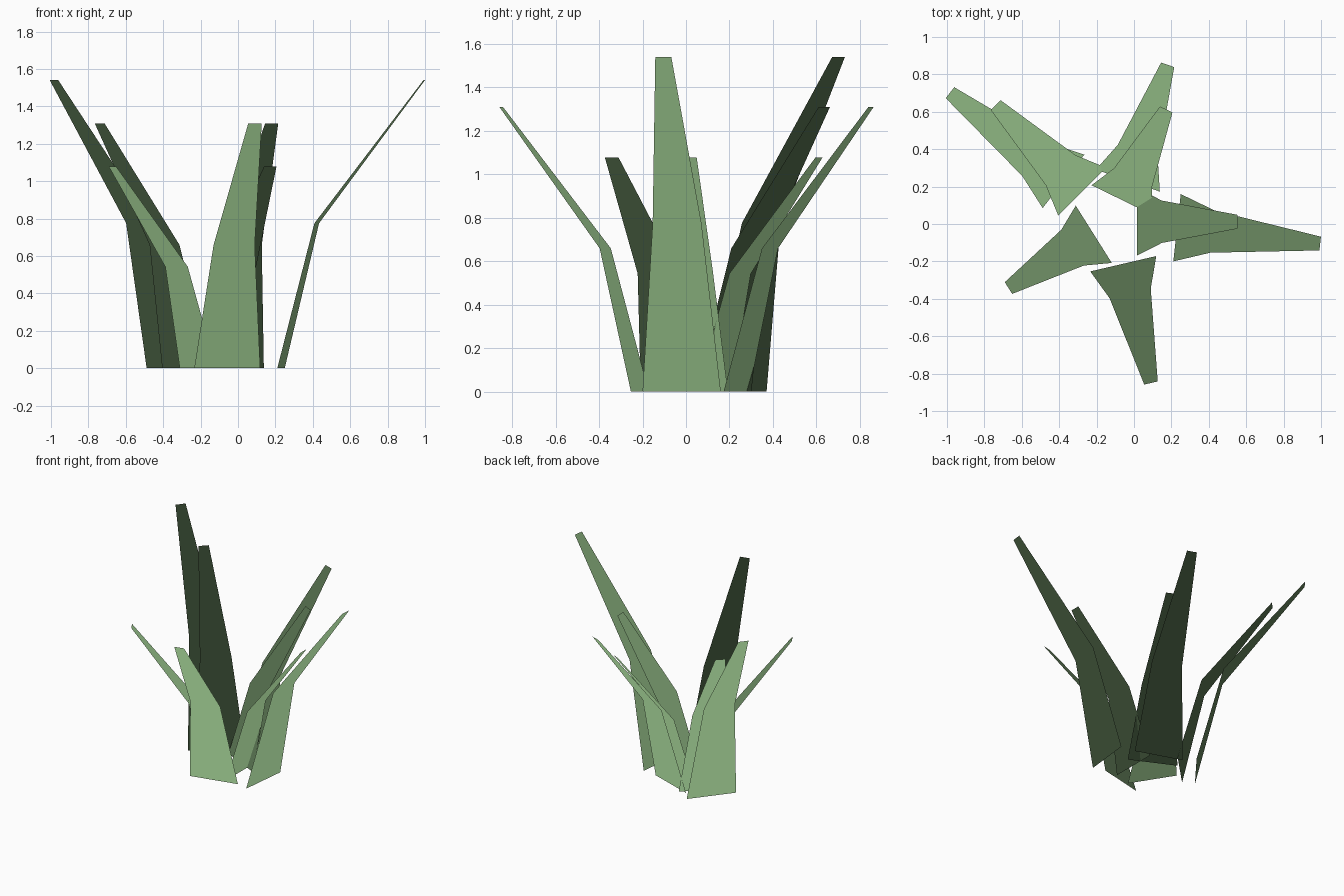
import bpy
import math
from mathutils import Vector

if "Cube" in bpy.data.objects:
    bpy.data.objects.remove(bpy.data.objects["Cube"])

green = bpy.data.materials.new("leaf_green")
green.diffuse_color = (0.23, 0.40, 0.19, 1)
green.use_nodes = True
green.node_tree.nodes["Principled BSDF"].inputs["Base Color"].default_value = green.diffuse_color

# One blade profile: (outward distance, height, half width), bent at the middle
PROFILE = [(0.0, 0.0, 0.181), (0.192, 0.775, 0.113), (0.77, 1.54, 0.037)]


def leaf_blade(name, x, y, angle, length):
    """Flat bent blade rooted at (x, y), leaning outward along angle (degrees)."""
    a = math.radians(angle)
    out = Vector((math.cos(a), math.sin(a), 0))
    side = Vector((-math.sin(a), math.cos(a), 0))
    verts = []
    for reach, height, half in PROFILE:
        centre = Vector((x, y, height * length)) + out * reach * length
        verts += [centre - side * half, centre + side * half]
    mesh = bpy.data.meshes.new(name)
    mesh.from_pydata(verts, [], [(0, 2, 3, 1), (2, 4, 5, 3)])
    # face the upper side of the blade
    if mesh.polygons[0].normal.z < 0:
        mesh.flip_normals()
    mesh.materials.append(green)
    # foliage normals: even shading, up and outward over the whole blade
    mesh.shade_smooth()
    normal = (out * 0.5 + Vector((0, 0, 0.87))).normalized()
    mesh.normals_split_custom_set([normal] * len(mesh.loops))
    obj = bpy.data.objects.new(name, mesh)
    bpy.context.collection.objects.link(obj)
    return obj


# Tall blades
leaf_blade("tall_blade_right", 0.23, -0.02, -6.3, 1.0)
leaf_blade("tall_blade_left", -0.377, 0.228, 142.0, 1.0)

# Medium blades
leaf_blade("medium_blade_left", -0.277, 0.173, 135.0, 0.85)
leaf_blade("medium_blade_front", -0.0575, -0.2125, -76.9, 0.85)
leaf_blade("medium_blade_back", -0.033, 0.232, 71.0, 0.85)

# Short blades
leaf_blade("short_blade_back", -0.064, 0.128, 64.0, 0.70)
leaf_blade("short_blade_right", 0.015, 0.012, 0.0, 0.70)
leaf_blade("short_blade_front_left", -0.215, -0.055, 212.2, 0.70)
